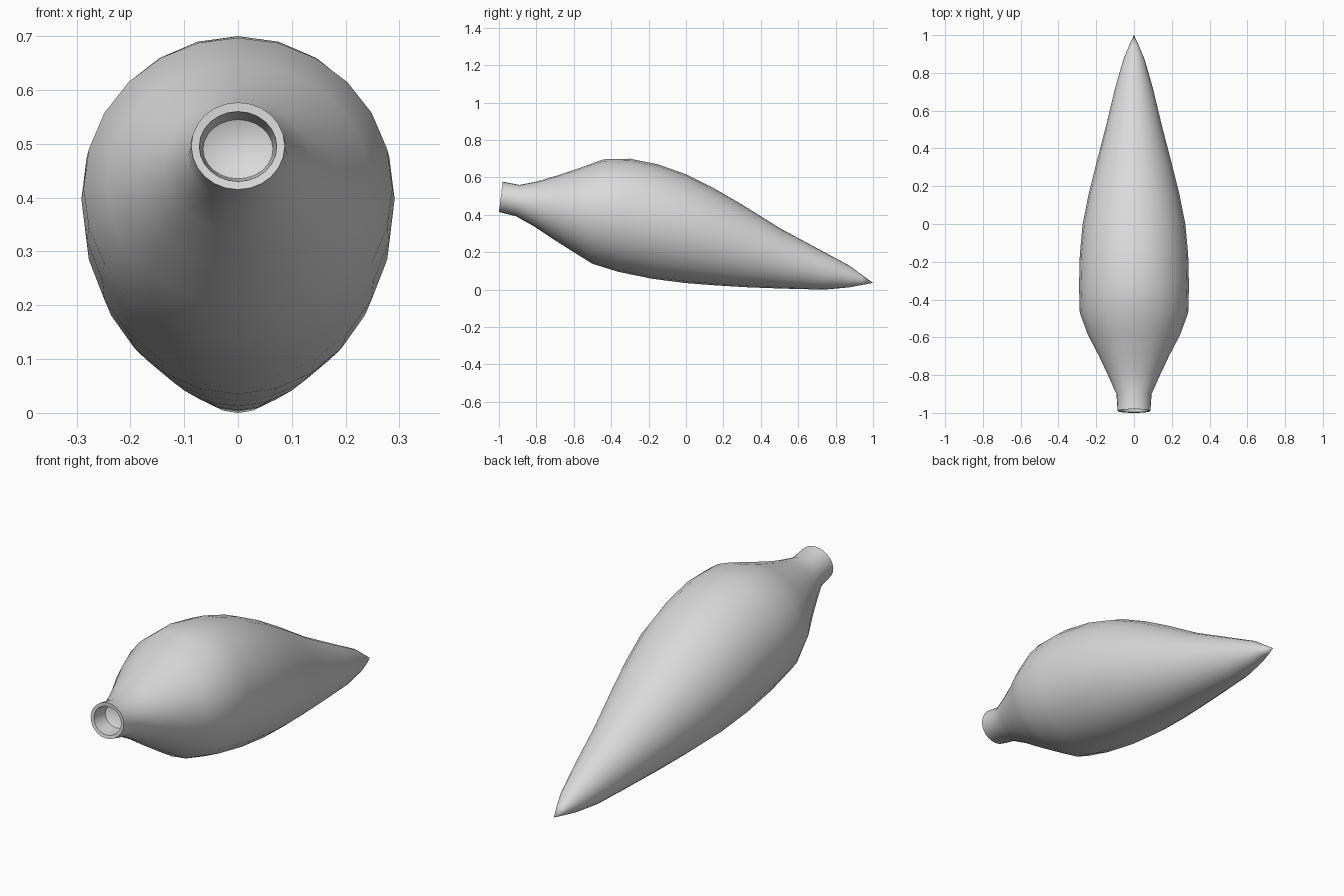
import bpy
import bmesh
import math
from mathutils import Vector

SEGMENTS = 24

default_cube = bpy.data.objects.get("Cube")
if default_cube:
    bpy.data.objects.remove(default_cube, do_unlink=True)


def make_material(name, colour):
    material = bpy.data.materials.new(name)
    material.use_nodes = True
    material.diffuse_color = colour
    material.node_tree.nodes["Principled BSDF"].inputs["Base Color"].default_value = colour
    return material


def add_ring(bm, top_y, top_z, bottom_y, bottom_z, half_width):
    """Add an elliptical cross-section leaning between a top and a bottom point."""
    top = Vector((0, top_y, top_z))
    bottom = Vector((0, bottom_y, bottom_z))
    centre, upright = (top + bottom) / 2, (top - bottom) / 2
    ring = []
    for i in range(SEGMENTS):
        angle = math.tau * i / SEGMENTS
        side = Vector((half_width * math.sin(angle), 0, 0))
        ring.append(bm.verts.new(centre + upright * math.cos(angle) + side))
    return ring


def bridge(bm, first, second):
    for i in range(SEGMENTS):
        j = (i + 1) % SEGMENTS
        bm.faces.new((first[i], first[j], second[j], second[i]))


def close(bm, ring, point):
    tip = bm.verts.new(point)
    for i in range(SEGMENTS):
        bm.faces.new((ring[i], ring[(i + 1) % SEGMENTS], tip))


# Cross-sections, mouth to tail: top y, top z, bottom y, bottom z, half width
sections = [
    (-0.90, 0.545, -0.92, 0.435, 0.065),   # inside of the mouth
    (-0.98, 0.56, -0.996, 0.43, 0.072),    # inner lip
    (-0.98, 0.577, -1, 0.415, 0.087),      # outer lip
    (-0.89, 0.56, -0.91, 0.393, 0.093),    # neck
    (-0.79, 0.58, -0.81, 0.337, 0.138),
    (-0.69, 0.61, -0.71, 0.27, 0.185),
    (-0.57, 0.65, -0.6, 0.2, 0.245),
    (-0.44, 0.697, -0.5, 0.138, 0.287),    # shoulder
    (-0.3, 0.7, -0.36, 0.095, 0.291),
    (-0.15, 0.67, -0.18, 0.058, 0.287),
    (0, 0.617, 0, 0.035, 0.272),
    (0.15, 0.542, 0.17, 0.022, 0.24),
    (0.3, 0.455, 0.34, 0.012, 0.2),
    (0.5, 0.33, 0.54, 0.005, 0.148),
    (0.7, 0.222, 0.74, 0, 0.1),
    (0.88, 0.125, 0.87, 0.012, 0.055),     # tail
    (0.94, 0.08, 0.94, 0.025, 0.028),
]

# Body: one lofted shell with a recessed mouth and a pointed tail
bm = bmesh.new()
rings = [add_ring(bm, *section) for section in sections]
for first, second in zip(rings, rings[1:]):
    bridge(bm, first, second)
close(bm, rings[0], (0, -0.88, 0.49))
close(bm, rings[-1], (0, 1, 0.036))
bmesh.ops.recalc_face_normals(bm, faces=bm.faces)

mesh = bpy.data.meshes.new("body")
bm.to_mesh(mesh)
bm.free()
mesh.materials.append(make_material("light grey", (0.7, 0.7, 0.7, 1)))
body = bpy.data.objects.new("body", mesh)
bpy.context.collection.objects.link(body)

# Smooth skin with a crisp lip
bpy.ops.object.select_all(action="DESELECT")
body.select_set(True)
bpy.context.view_layer.objects.active = body
bpy.ops.object.shade_smooth_by_angle(angle=math.radians(50))
